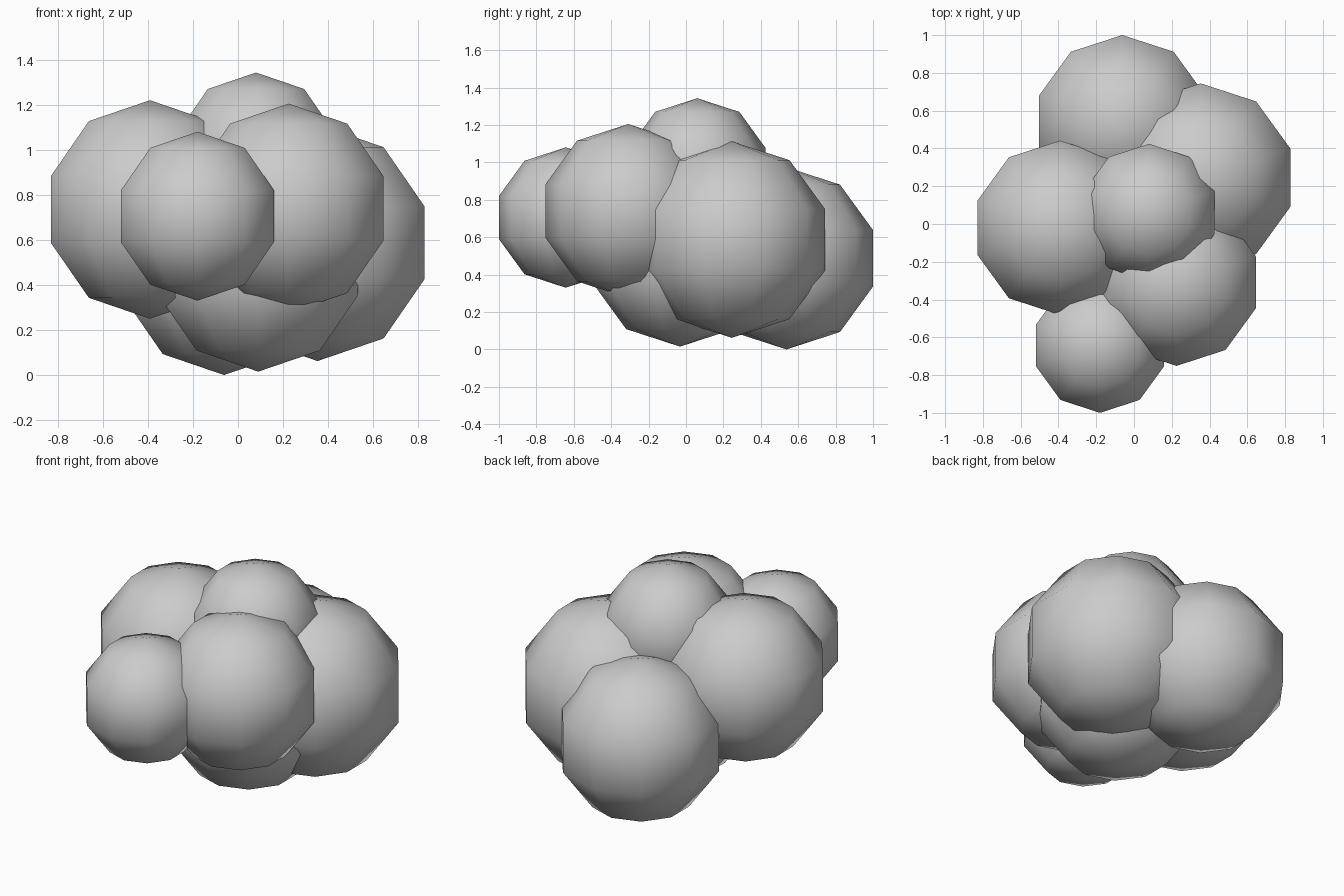
import bpy

if "Cube" in bpy.data.objects:
    bpy.data.objects.remove(bpy.data.objects["Cube"])

# Clump of low-poly puffs: name, centre, radius
PUFFS = [
    ("front_puff", (-0.18, -0.643, 0.705), 0.375),
    ("left_puff", (-0.391, -0.02, 0.735), 0.485),
    ("front_right_puff", (0.225, -0.309, 0.74), 0.465),
    ("bottom_puff", (0.09, -0.032, 0.505), 0.49),
    ("top_puff", (0.08, 0.06, 0.96), 0.383),
    ("right_puff", (0.353, 0.245, 0.587), 0.525),
    ("back_puff", (-0.062, 0.537, 0.487), 0.487),
]


def add_puff(name, centre, radius):
    # Coarse sphere, smooth shaded, with faceted outline
    bpy.ops.mesh.primitive_uv_sphere_add(
        segments=10, ring_count=5, radius=radius, location=centre)
    puff = bpy.context.object
    puff.name = name
    bpy.ops.object.shade_smooth()


for spec in PUFFS:
    add_puff(*spec)
